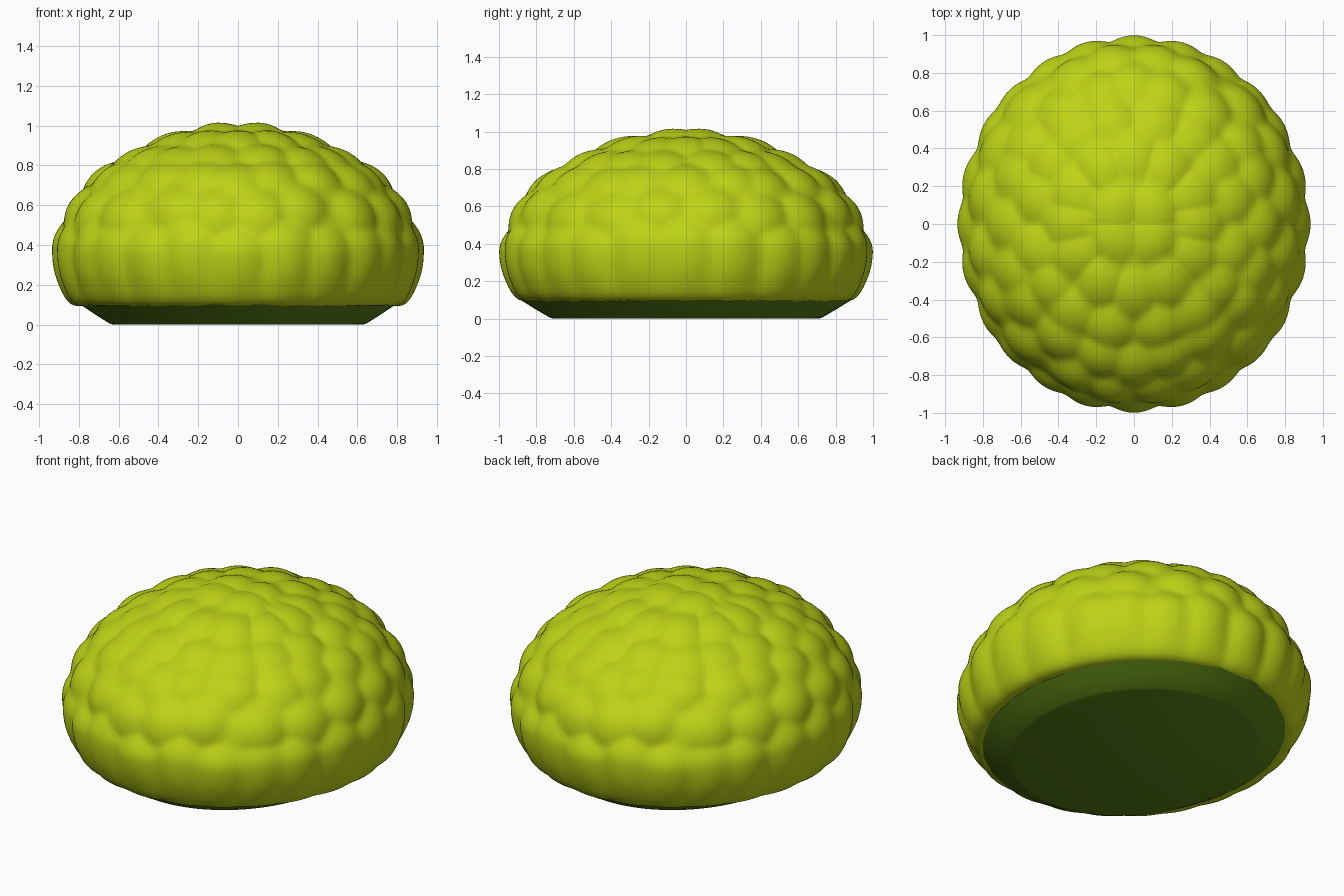
import bpy, bmesh, math, random
from mathutils import Vector, kdtree

cube = bpy.data.objects.get("Cube")
if cube:
    bpy.data.objects.remove(cube, do_unlink=True)
random.seed(4)


def material(name, colour):
    mat = bpy.data.materials.new(name)
    mat.use_nodes = True
    mat.diffuse_color = (*colour, 1)
    mat.node_tree.nodes["Principled BSDF"].inputs["Base Color"].default_value = (*colour, 1)
    return mat


leaf_green = material("leaf green", (0.5, 0.65, 0.008))
dark_green = material("dark green", (0.1, 0.215, 0.007))


def spline(points, steps):
    """Smooth curve through the profile points."""
    pts = [Vector(p) for p in points]
    pts = [pts[0]] + pts + [pts[-1]]
    out = []
    for a, b, c, d in zip(pts, pts[1:], pts[2:], pts[3:]):
        for i in range(steps):
            t = i / steps
            out.append(b + (c - a) * t / 2 + (a * 2 - b * 5 + c * 4 - d) * t * t / 2
                       + (b * 3 - a - c * 3 + d) * t ** 3 / 2)
    return out + [pts[-1]]


def revolve(name, rings, segments, place, mat):
    """Skin rings of points, closing both ends with a cap."""
    bm = bmesh.new()
    loops = [[bm.verts.new(place(r, z, math.tau * k / segments)) for k in range(segments)]
             for r, z in rings]
    for low, high in zip(loops, loops[1:]):
        for k in range(segments):
            n = (k + 1) % segments
            bm.faces.new((low[k], low[n], high[n], high[k]))
    bm.faces.new(loops[0][::-1])
    bm.faces.new(loops[-1])
    bmesh.ops.recalc_face_normals(bm, faces=bm.faces)
    mesh = bpy.data.meshes.new(name)
    bm.to_mesh(mesh)
    bm.free()
    mesh.materials.append(mat)
    obj = bpy.data.objects.new(name, mesh)
    bpy.context.collection.objects.link(obj)
    bpy.ops.object.select_all(action="DESELECT")
    obj.select_set(True)
    bpy.context.view_layer.objects.active = obj
    return obj


# Leaf clump centres: rows of (radius, height, clumps per quarter, start offset)
EQUATOR, WIDTH = 0.37, 0.935
rows = [(0.12, 1.01, 1, 0.5), (0.4, 0.95, 3, 0), (0.6, 0.87, 4, 0.5), (0.78, 0.76, 5, 0),
        (0.92, 0.6, 5, 0.5), (1.0, EQUATOR, 6, 0)]
centres = []
for radius, height, count, start in rows:
    for k in range(count + 1):
        share = (k + start) / count
        if share > 1:
            continue
        if 0 < share < 1:
            share += random.uniform(-0.25, 0.25) / count
        angle = share * math.pi / 2
        z = height + random.uniform(-0.04, 0.04)
        for sx in (-1, 1):
            for sy in (-1, 1):
                centres.append((sx * radius * math.cos(angle), sy * radius * math.sin(angle), z))
tree = kdtree.KDTree(len(centres))
for i, c in enumerate(centres):
    tree.insert(c, i)
tree.balance()


def lumpy(r, z, angle):
    """Rounded clumps with soft creases, fading out towards the base."""
    reach = 1 if z < EQUATOR else r
    probe = Vector((reach * math.cos(angle), reach * math.sin(angle), max(z, EQUATOR)))
    dist = tree.find(probe)[2]
    fade = min(1, max(0.3, (z - 0.02) / 0.25))
    dent = 0.03 * fade * min(1.3, (dist / 0.14) ** 2)
    out = Vector((r * math.cos(angle), r * math.sin(angle), (z - EQUATOR) * 1.3)).normalized()
    r_in = r - dent * math.hypot(out.x, out.y)
    return (r_in * WIDTH * math.cos(angle), r_in * math.sin(angle), z - dent * out.z)


# Foliage dome
profile = [(0.7, 0.12), (0.885, 0.095), (0.975, 0.22), (1.002, EQUATOR), (0.972, 0.5),
           (0.905, 0.63), (0.775, 0.765), (0.62, 0.863), (0.44, 0.94), (0.22, 1.012), (0.01, 1.015)]
foliage = revolve("foliage", spline(profile, 8), 220, lumpy, leaf_green)
bpy.ops.object.shade_smooth()
soften = foliage.modifiers.new("soft creases", "SMOOTH")
soften.factor, soften.iterations = 0.5, 4


# Flat underside that flares up into the foliage
def oval(r, z, angle):
    return ((r * WIDTH - 0.035) * math.cos(angle), r * math.sin(angle), z)


base = revolve("base", [(0.71, 0), (0.73, 0.006), (0.805, 0.05), (0.885, 0.1), (0.85, 0.13)],
               96, oval, dark_green)
bpy.ops.object.shade_smooth_by_angle(angle=math.radians(30))
